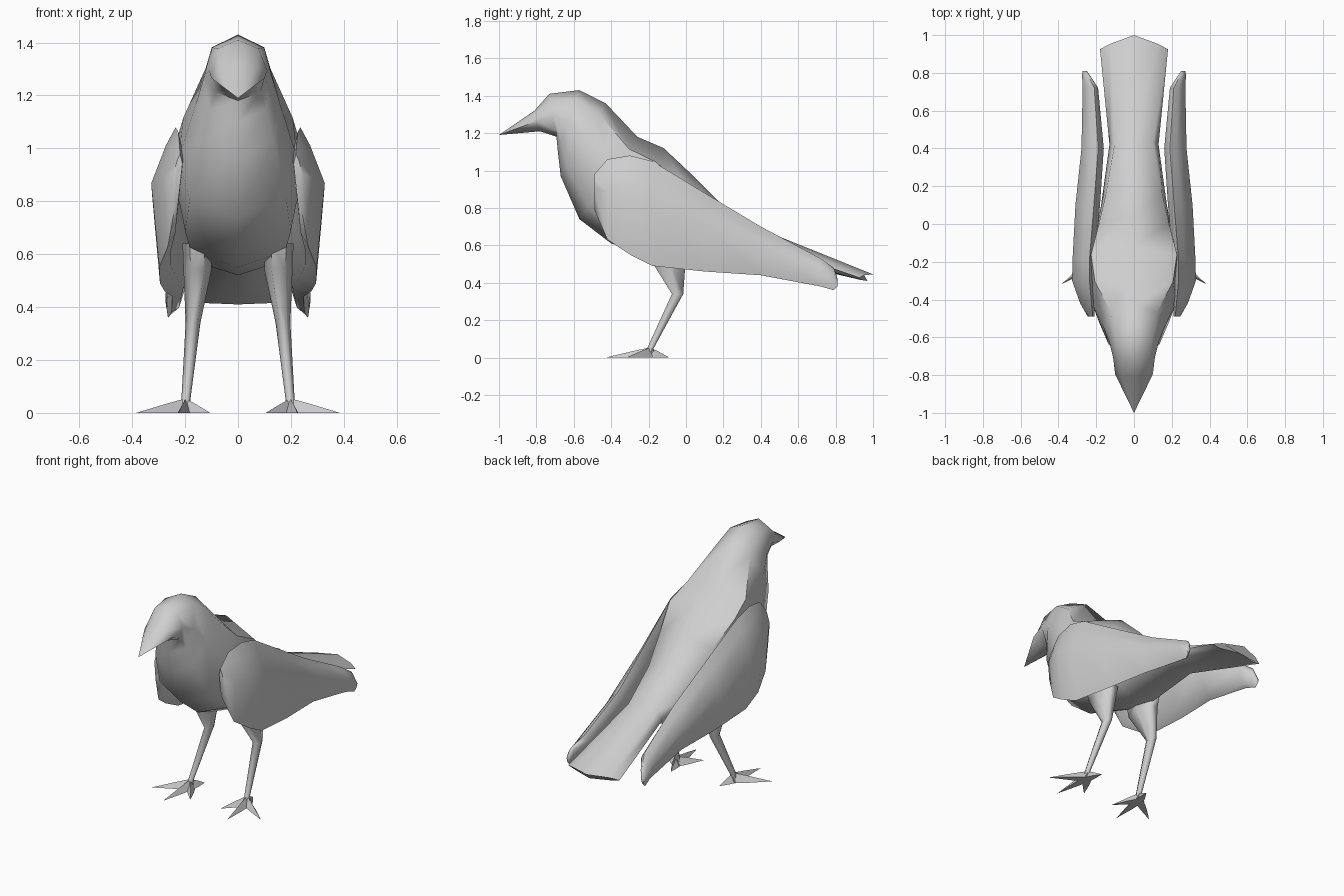
import bpy, bmesh, math
from mathutils import Vector

if "Cube" in bpy.data.objects:
    bpy.data.objects.remove(bpy.data.objects["Cube"])

grey = bpy.data.materials.new("plain_grey")
grey.diffuse_color = (0.62, 0.62, 0.62, 1)
grey.use_nodes = True
grey.node_tree.nodes["Principled BSDF"].inputs["Base Color"].default_value = grey.diffuse_color


def loft(name, rings, angle=60):
    """Skin a list of equal-length rings; a one-point ring makes a tip."""
    bm = bmesh.new()
    rows = [[bm.verts.new(p) for p in r] for r in rings]
    for a, b in zip(rows, rows[1:]):
        n = max(len(a), len(b))
        for i in range(n):
            j = (i + 1) % n
            if len(a) == 1:
                bm.faces.new((a[0], b[j], b[i]))
            elif len(b) == 1:
                bm.faces.new((a[i], a[j], b[0]))
            else:
                bm.faces.new((a[i], a[j], b[j], b[i]))
    for r in (rows[0], rows[-1]):
        if len(r) > 2:
            bm.faces.new(r)
    bmesh.ops.recalc_face_normals(bm, faces=bm.faces)
    mesh = bpy.data.meshes.new(name)
    bm.to_mesh(mesh)
    bm.free()
    mesh.materials.append(grey)
    ob = bpy.data.objects.new(name, mesh)
    bpy.context.collection.objects.link(ob)
    bpy.ops.object.select_all(action='DESELECT')
    ob.select_set(True)
    bpy.context.view_layer.objects.active = ob
    bpy.ops.object.shade_smooth_by_angle(angle=math.radians(angle))
    return ob


# Beak, head, trunk and tail: top y, top z, bottom y, bottom z, half width,
# fullness of the upper and lower shoulders of the section
body = [
    (-0.81, 1.32, -0.78, 1.21, 0.10, 0.95, 0.7),
    (-0.73, 1.41, -0.69, 1.18, 0.11, 1.0, 1.1),
    (-0.57, 1.43, -0.685, 1.10, 0.13, 1.08, 1.15),
    (-0.43, 1.36, -0.67, 0.97, 0.16, 1.08, 1.2),
    (-0.26, 1.18, -0.57, 0.74, 0.225, 1.3, 1.15),
    (-0.12, 1.12, -0.40, 0.61, 0.235, 1.37, 1.2),
    (0.04, 0.97, -0.22, 0.55, 0.21, 1.25, 1.2),
    (0.19, 0.82, 0.00, 0.52, 0.175, 1.2, 1.1),
    (0.44, 0.67, 0.40, 0.54, 0.13, 1.1, 1.0),
    (1.00, 0.445, 0.97, 0.41, 0.18, 1.0, 1.0),
]
rings = [[(0, -1, 1.19)]]
for k, (ty, tz, by, bz, w, up, low) in enumerate(body):
    sweep = -0.06 if k == len(body) - 1 else 0   # pointed tail end
    ring = []
    for i in range(8):
        a = i * math.pi / 4
        t = (1 + math.cos(a)) / 2
        s = math.sin(a)
        f = up if i in (1, 7) else low if i in (3, 5) else 1
        ring.append((w * s * f, by + (ty - by) * t + sweep * abs(s), bz + (tz - bz) * t))
    rings.append(ring)
loft("body", rings)

# Folded wing: y, top z, bottom z, inner x, outer x
wing = [
    (-0.49, 0.98, 0.79, 0.21, 0.245),
    (-0.42, 1.06, 0.63, 0.205, 0.285),
    (-0.30, 1.08, 0.55, 0.205, 0.328),
    (-0.18, 1.05, 0.49, 0.205, 0.325),
    (0.10, 0.88, 0.46, 0.18, 0.31),
    (0.40, 0.70, 0.44, 0.16, 0.278),
    (0.72, 0.53, 0.38, 0.19, 0.272),
    (0.79, 0.48, 0.36, 0.235, 0.275),
    (0.81, 0.42, 0.38, 0.25, 0.272),
]

# Leg: z, centre x, centre y, x radius, y radius
leg = [
    (0.64, 0.155, -0.10, 0.055, 0.14),
    (0.54, 0.153, -0.10, 0.053, 0.115),
    (0.34, 0.17, -0.045, 0.028, 0.035),
    (0.05, 0.197, -0.19, 0.017, 0.02),
    (0.02, 0.20, -0.195, 0.02, 0.022),
]
toes = {"outer": (0.385, -0.32), "middle": (0.225, -0.43),
        "inner": (0.105, -0.33), "back": (0.17, -0.09)}

for side, m in (("left", 1), ("right", -1)):
    rings = []
    for y, zt, zb, xi, xo in wing:
        h, d = zt - zb, xo - xi
        section = [(xi + 0.25 * d, zt), (xi + 0.55 * d, zt - 0.13 * h),
                   (xo, zt - 0.40 * h), (xi + 0.75 * d, zb),
                   (xi + 0.4 * d, zb + 0.12 * h), (xi, zt - 0.2 * h)]
        rings.append([(m * x, y, z) for x, z in section])
    loft(side + "_wing", rings)

    loft(side + "_leg", [[(m * (x + rx * math.cos(i * math.pi / 3)),
                           y + ry * math.sin(i * math.pi / 3), z)
                          for i in range(6)] for z, x, y, rx, ry in leg], 75)

    # Toes taper from the ankle to a point on the ground
    ankle = Vector((0.198, -0.19, 0))
    for toe, (tx, ty) in toes.items():
        tip = Vector((tx, ty, 0))
        d = (tip - ankle).normalized()
        w = Vector((-d.y, d.x, 0)) * 0.028
        base = ankle - d * 0.015
        ring = [base + w, base + Vector((0, 0, 0.058)), base - w]
        mid = ankle.lerp(tip, 0.4)
        ring2 = [mid + w * 0.7, mid + Vector((0, 0, 0.034)), mid - w * 0.7]
        loft(f"{side}_{toe}_toe",
             [[(m * p.x, p.y, p.z) for p in r] for r in (ring, ring2, [tip])], 40)
